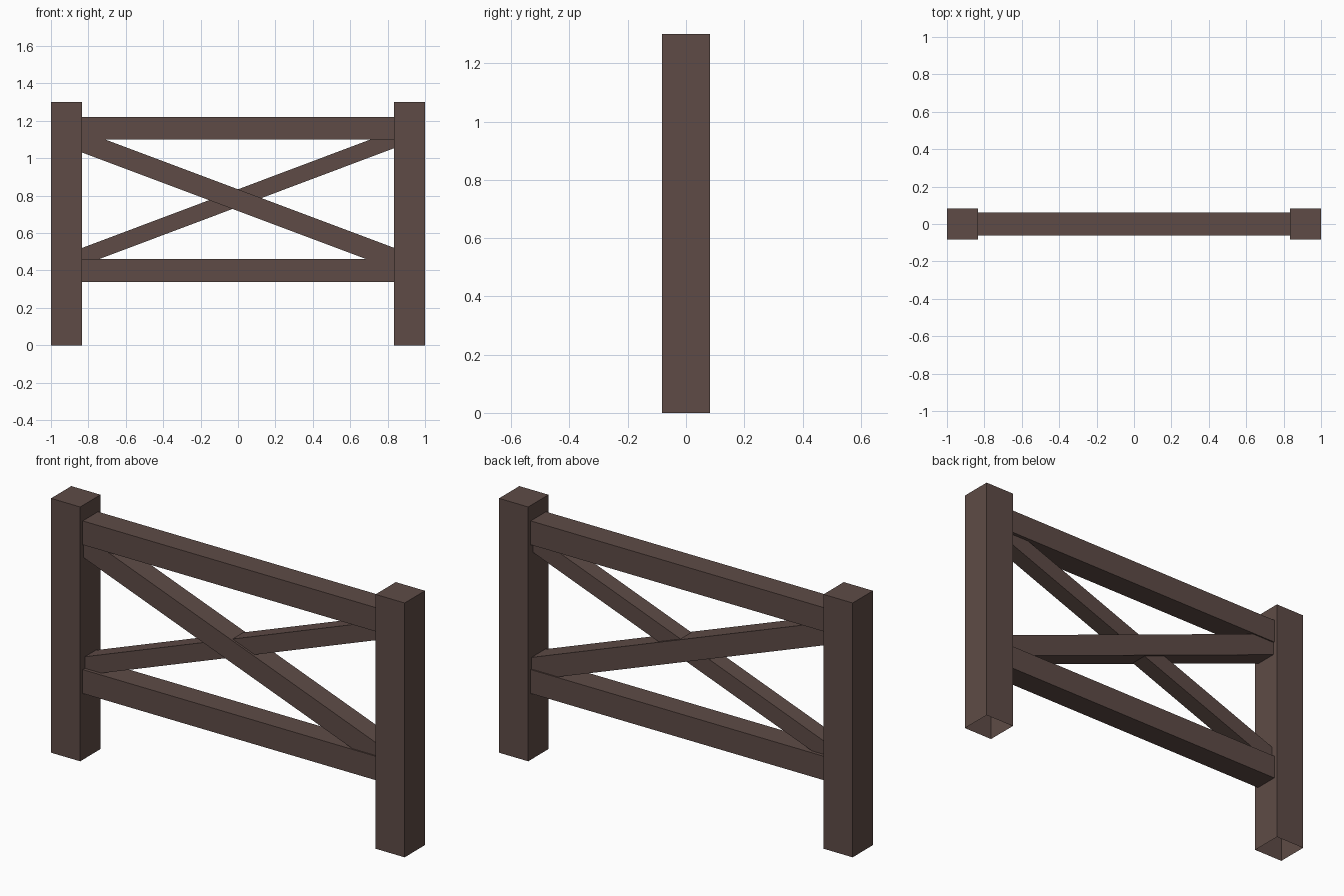
import bpy, bmesh

if "Cube" in bpy.data.objects:
    bpy.data.objects.remove(bpy.data.objects["Cube"])

wood = bpy.data.materials.new("dark brown wood")
wood.diffuse_color = (0.112, 0.0704, 0.0612, 1)
wood.use_nodes = True
wood.node_tree.nodes["Principled BSDF"].inputs["Base Color"].default_value = wood.diffuse_color


def beam(name, x0, x1, depth, zl, zr, height, open_bottom=False):
    """Beam along x with vertical ends; centre height runs from zl to zr."""
    bm = bmesh.new()
    bmesh.ops.create_cube(bm, size=1)
    for v in bm.verts:
        t = v.co.x + 0.5
        v.co = (x0 + (x1 - x0) * t, v.co.y * depth,
                zl + (zr - zl) * t + v.co.z * height)
    if open_bottom:
        low = [f for f in bm.faces if f.calc_center_median().z < 0.001]
        bmesh.ops.delete(bm, geom=low, context='FACES_ONLY')
    me = bpy.data.meshes.new(name)
    bm.to_mesh(me)
    bm.free()
    me.materials.append(wood)
    ob = bpy.data.objects.new(name, me)
    bpy.context.collection.objects.link(ob)
    return ob


# posts, hollow at the foot
for side, x in (("left", -1.0), ("right", 0.835)):
    beam(side + "_post", x, x + 0.165, 0.164, 0.65, 0.65, 1.3, True)

# horizontal rails
E = 0.84
for name, z in (("lower_rail", 0.40), ("upper_rail", 1.16)):
    beam(name, -E, E, 0.123, z, z, 0.122)

# crossed braces: the thicker one covers the thinner on both sides
beam("thick_brace", -E, E, 0.11, 0.776 + 0.375 * E, 0.776 - 0.375 * E, 0.116)
beam("thin_brace", -E, E, 0.088, 0.787 - 0.376 * E, 0.787 + 0.376 * E, 0.094)
